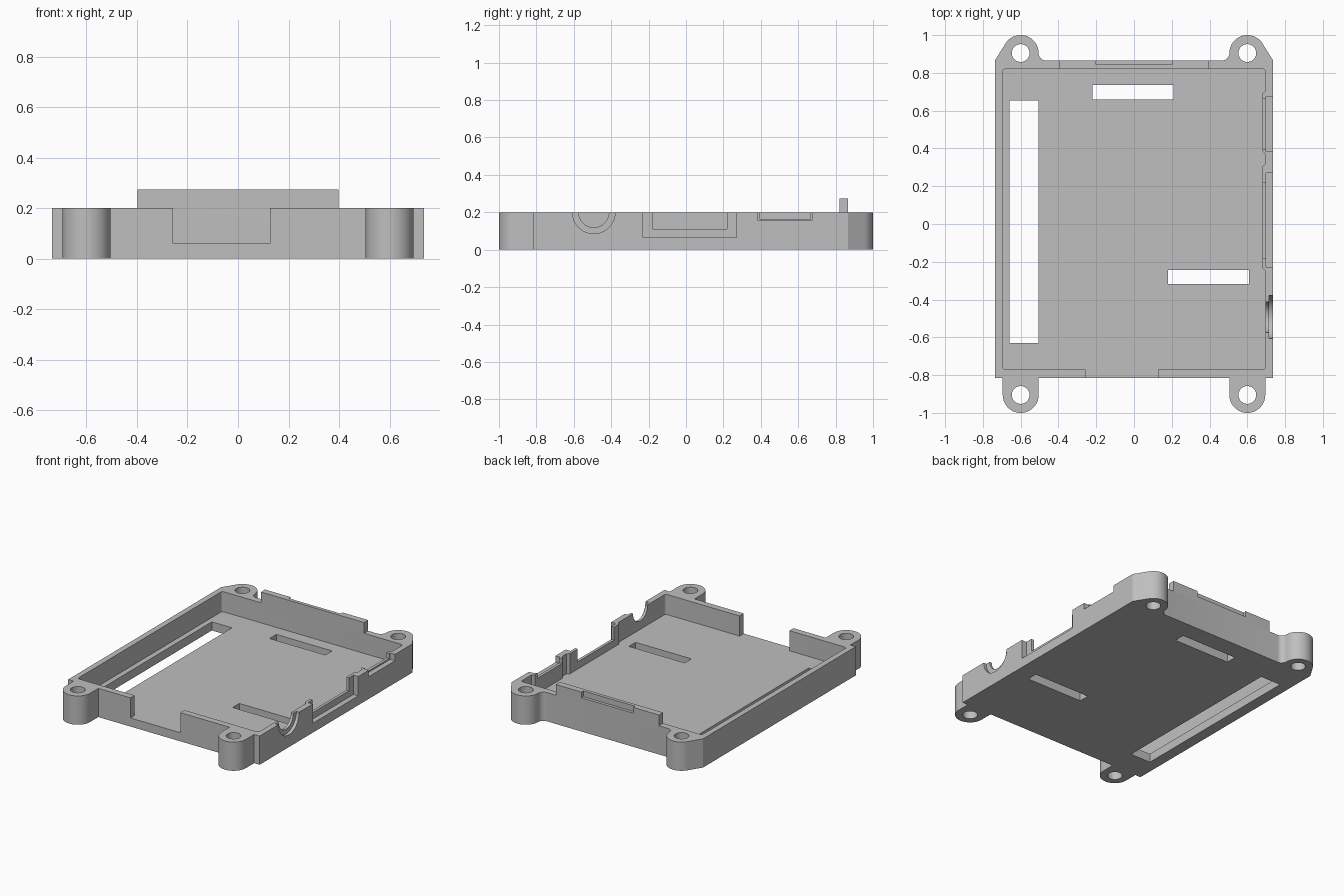
import bpy, bmesh
from math import cos, sin, radians, pi
from mathutils import Vector, Matrix

default = bpy.data.objects.get("Cube")
if default:
    bpy.data.objects.remove(default, do_unlink=True)

# Single matte grey plastic
grey = bpy.data.materials.new("grey plastic")
grey.use_nodes = True
colour = (0.52, 0.52, 0.52, 1)
grey.diffuse_color = colour
grey.node_tree.nodes["Principled BSDF"].inputs["Base Color"].default_value = colour

HEIGHT, FLOOR = 0.2, 0.06
WALL_X, INNER_X = 0.737, 0.697
FRONT, BACK = -0.815, 0.865
EAR_X, EAR_Y, EAR_R = 0.6, 0.905, 0.095


def arc(cx, cy, r, start, end, steps=16):
    angles = [radians(start + (end - start) * i / steps) for i in range(steps + 1)]
    return [(cx + r * cos(a), cy + r * sin(a)) for a in angles]


def finish(name, bm):
    bmesh.ops.recalc_face_normals(bm, faces=bm.faces)
    mesh = bpy.data.meshes.new(name)
    bm.to_mesh(mesh)
    bm.free()
    mesh.materials.append(grey)
    obj = bpy.data.objects.new(name, mesh)
    bpy.context.collection.objects.link(obj)
    return obj


def prism(name, outline, z0, z1):
    bm = bmesh.new()
    face = bm.faces.new([bm.verts.new((x, y, z0)) for x, y in outline])
    result = bmesh.ops.extrude_face_region(bm, geom=[face])
    top = [v for v in result["geom"] if isinstance(v, bmesh.types.BMVert)]
    bmesh.ops.translate(bm, verts=top, vec=(0, 0, z1 - z0))
    return finish(name, bm)


def box(name, x, y, z):
    outline = [(x[0], y[0]), (x[1], y[0]), (x[1], y[1]), (x[0], y[1])]
    return prism(name, outline, z[0], z[1])


def cylinder(name, centre, r, length, axis="Z"):
    bm = bmesh.new()
    turn = Matrix.Rotation(pi / 2, 4, "Y") if axis == "X" else Matrix()
    bmesh.ops.create_cone(bm, cap_ends=True, segments=48, radius1=r, radius2=r,
                          depth=length, matrix=Matrix.Translation(Vector(centre)) @ turn)
    return finish(name, bm)


def activate(obj):
    bpy.ops.object.select_all(action="DESELECT")
    obj.select_set(True)
    bpy.context.view_layer.objects.active = obj


def cut(obj, cutter):
    cutter.hide_render = True
    activate(obj)
    mod = obj.modifiers.new("cut", "BOOLEAN")
    mod.operation, mod.solver, mod.object = "DIFFERENCE", "EXACT", cutter
    bpy.ops.object.modifier_apply(modifier=mod.name)
    bpy.data.objects.remove(cutter, do_unlink=True)


# Tray body with four screw ears: right half of the outline, then mirrored
inner_ear = EAR_X - EAR_R
half = [(inner_ear, FRONT)]
half += arc(EAR_X, -EAR_Y, EAR_R, 180, 360, 24)
half += [(EAR_X + EAR_R, FRONT), (WALL_X, FRONT), (WALL_X, BACK)]
half += arc(EAR_X, EAR_Y, EAR_R, 32, 180, 24)
half += arc(inner_ear - 0.04, EAR_Y, 0.04, 0, -90, 8)[1:]
tray = prism("case_tray", half + [(-x, y) for x, y in reversed(half)], 0, HEIGHT)

# Cavity, leaving two thickened pads on the port wall
r = 0.015
cx, y0, y1 = INNER_X - r, -0.77 + r, 0.82 - r
cavity = arc(-cx, y0, r, 180, 270, 5) + arc(cx, y0, r, 270, 360, 5)
for low, high in ((-0.25, 0.32), (0.37, 0.705)):
    cavity += [(INNER_X, low), (0.68, low + r), (0.68, high - r), (INNER_X, high)]
cavity += arc(cx, y1, r, 0, 90, 5) + arc(-cx, y1, r, 90, 180, 5)
cut(tray, prism("cavity_cutter", cavity, FLOOR, 0.4))

# Screw holes
for sx in (-1, 1):
    for sy in (-1, 1):
        cut(tray, cylinder("screw_cutter", (sx * EAR_X, sy * EAR_Y, 0.1), 0.047, 0.6))

# Floor slots
for x, y in (((-0.66, -0.505), (-0.63, 0.655)),
             ((-0.22, 0.21), (0.66, 0.735)),
             ((0.18, 0.61), (-0.317, -0.243))):
    cut(tray, box("slot_cutter", x, y, (-0.1, 0.15)))

# Front wall notch
cut(tray, box("notch_cutter", (-0.257, 0.126), (-0.95, -0.74), (FLOOR, 0.4)))

# Rectangular ports: outer recess and smaller opening
for y, z, inset, sill in (((-0.23, 0.27), 0.065, 0.05, 0.11),
                          ((0.385, 0.675), 0.155, 0.01, 0.165)):
    cut(tray, box("recess_cutter", (0.7, 0.9), y, (z, 0.4)))
    cut(tray, box("port_cutter", (0.6, 0.9), (y[0] + inset, y[1] - inset), (sill, 0.4)))

# Round port with counterbore
cut(tray, cylinder("bore_cutter", (0.815, -0.493, HEIGHT), 0.114, 0.2, "X"))
cut(tray, cylinder("jack_cutter", (0.75, -0.493, HEIGHT), 0.081, 0.3, "X"))

# Raised rear tab with a stepped catch on its outer face
tab = box("rear_tab", (-0.397, 0.397), (0.82, BACK), (HEIGHT, 0.275))
cut(tab, box("catch_cutter", (-0.2, 0.2), (0.844, 0.95), (0.235, 0.4)))

for obj in (tray, tab):
    activate(obj)
    bpy.ops.object.shade_smooth_by_angle(angle=radians(30))
